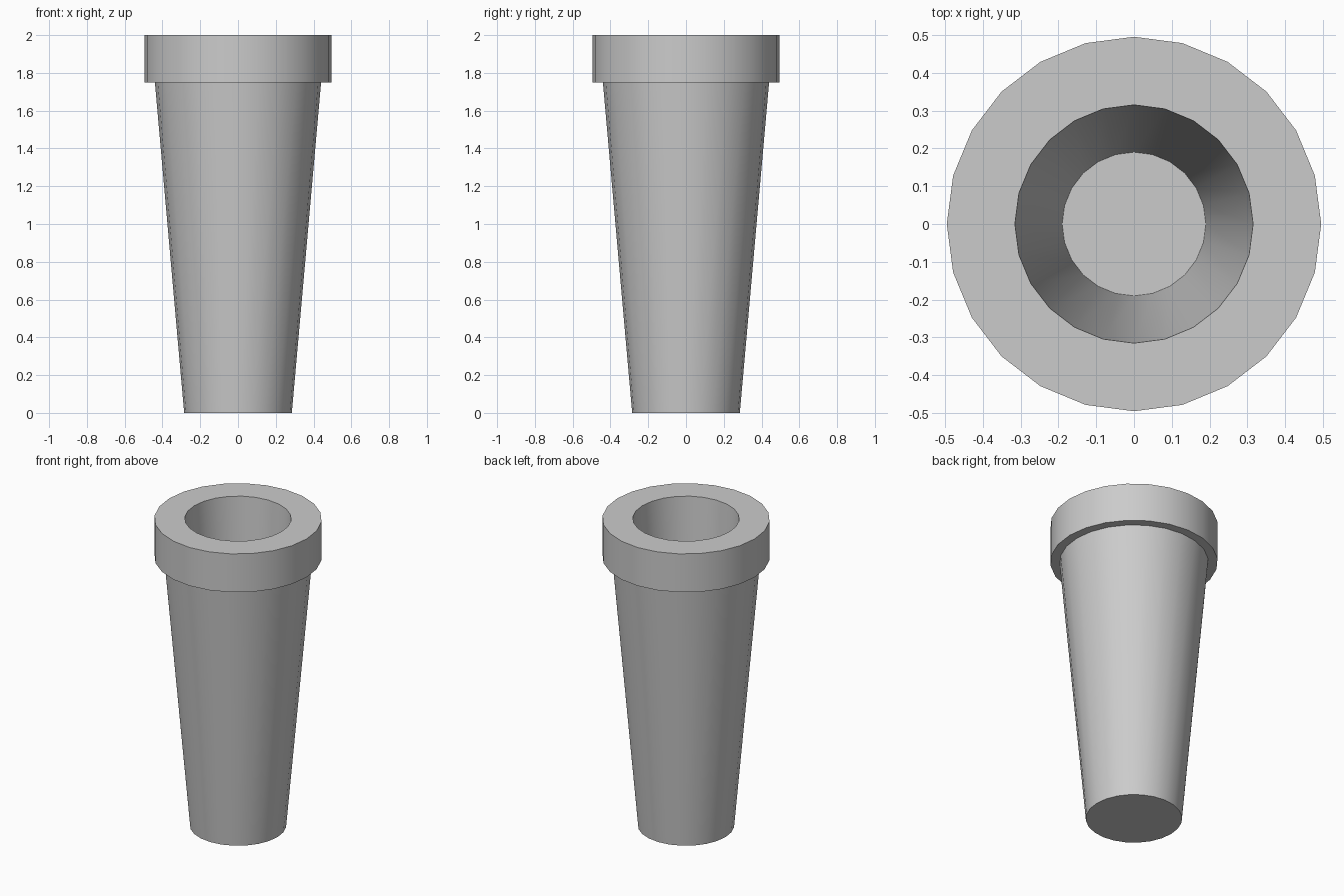
import bpy
import bmesh
from math import cos, sin, pi, radians

cube = bpy.data.objects.get("Cube")
if cube:
    bpy.data.objects.remove(cube, do_unlink=True)

SIDES = 24

# Single plain grey material
grey = bpy.data.materials.new("plain grey")
grey.use_nodes = True
colour = (0.6, 0.6, 0.6, 1.0)
grey.diffuse_color = colour
grey.node_tree.nodes["Principled BSDF"].inputs["Base Color"].default_value = colour


def lathe(name, profile):
    """Turn a (radius, height) profile about z and cap both ends."""
    bm = bmesh.new()
    angles = [2 * pi * i / SIDES for i in range(SIDES)]
    rings = [[bm.verts.new((r * cos(a), r * sin(a), z)) for a in angles]
             for r, z in profile]
    for low, high in zip(rings, rings[1:]):
        for i in range(SIDES):
            j = (i + 1) % SIDES
            bm.faces.new((low[i], low[j], high[j], high[i]))
    bm.faces.new(rings[0][::-1])
    bm.faces.new(rings[-1])
    bmesh.ops.recalc_face_normals(bm, faces=bm.faces)
    mesh = bpy.data.meshes.new(name)
    bm.to_mesh(mesh)
    bm.free()
    mesh.materials.append(grey)
    obj = bpy.data.objects.new(name, mesh)
    bpy.context.collection.objects.link(obj)
    return obj


# Tapered hollow body: base, outer wall, collar, rim, inner wall, floor
body = lathe("tapered_cup", [
    (0.285, 0.0),
    (0.44, 1.75),
    (0.495, 1.75),
    (0.495, 2.0),
    (0.315, 2.0),
    (0.19, 0.1),
])

# Smooth round walls with crisp rims
bpy.ops.object.select_all(action='DESELECT')
body.select_set(True)
bpy.context.view_layer.objects.active = body
bpy.ops.object.shade_smooth_by_angle(angle=radians(30))
